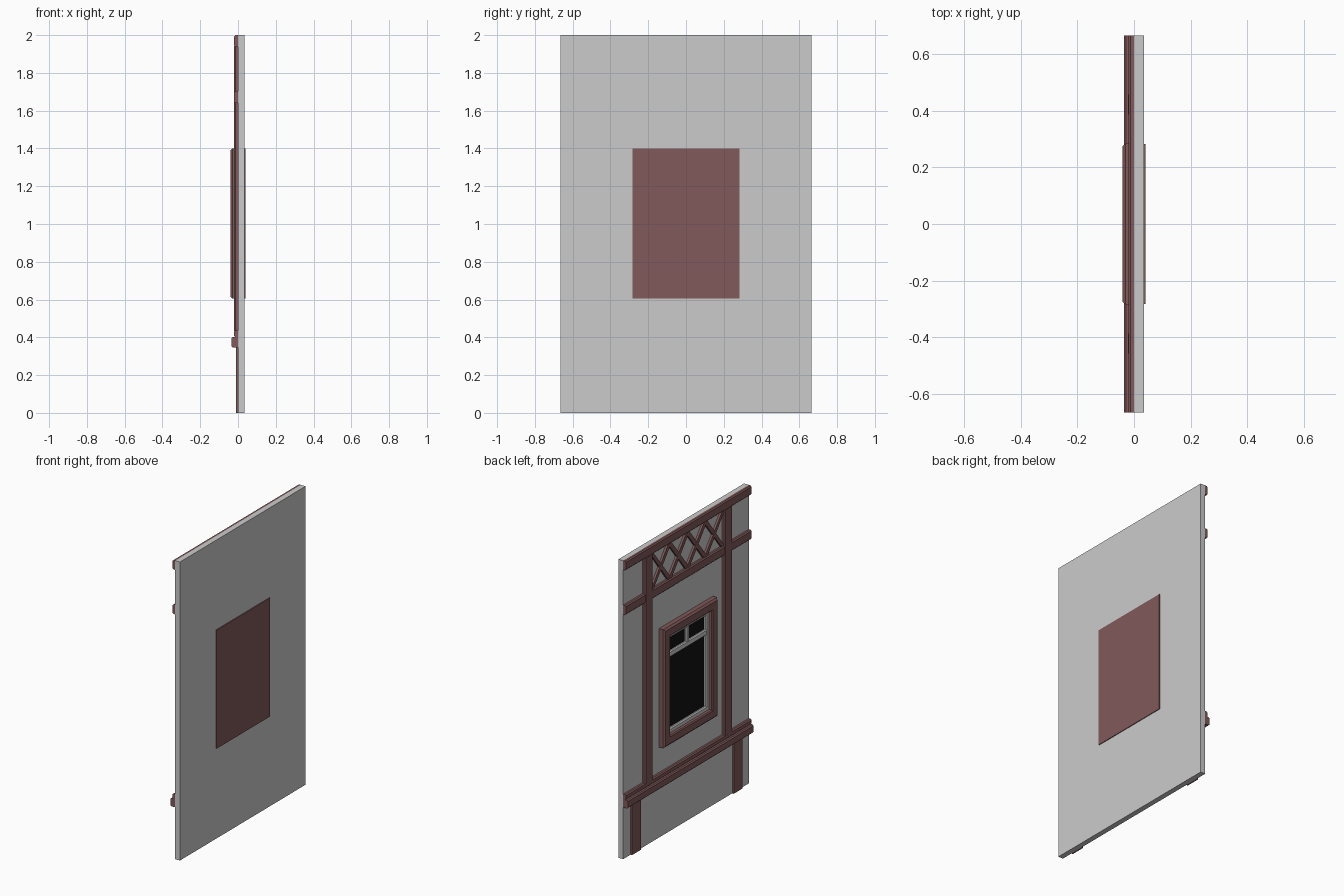
import bpy, bmesh
from mathutils import Matrix

if "Cube" in bpy.data.objects:
    bpy.data.objects.remove(bpy.data.objects["Cube"])


def material(name, color):
    m = bpy.data.materials.new(name)
    m.diffuse_color = (*color, 1)
    m.use_nodes = True
    m.node_tree.nodes["Principled BSDF"].inputs["Base Color"].default_value = m.diffuse_color
    return m


WOOD = material("dark_red_wood", (0.22, 0.1, 0.1))
GLASS = material("black_glass", (0.006, 0.006, 0.006))


def finish(bm, name, mat):
    bmesh.ops.recalc_face_normals(bm, faces=bm.faces)
    mesh = bpy.data.meshes.new(name)
    bm.to_mesh(mesh)
    bm.free()
    ob = bpy.data.objects.new(name, mesh)
    bpy.context.collection.objects.link(ob)
    if mat:
        mesh.materials.append(mat)
    return ob


def bar(name, x, y, z, mat=None, chamfer=0.0):
    """Box from (min, max) ranges; the long edges facing -x may be chamfered."""
    bm = bmesh.new()
    bmesh.ops.create_cube(bm, size=1)
    for v in bm.verts:
        v.co = [r[0] if c < 0 else r[1] for c, r in zip(v.co, (x, y, z))]
    if chamfer:
        axis = 1 if y[1] - y[0] > z[1] - z[0] else 2
        edges = [e for e in bm.edges
                 if all(abs(v.co.x - x[0]) < 1e-5 for v in e.verts)
                 and abs(e.verts[0].co[axis] - e.verts[1].co[axis]) > 1e-4]
        bmesh.ops.bevel(bm, geom=edges, offset=chamfer, segments=1, affect='EDGES')
    return finish(bm, name, mat)


def frame(name, y, z, profile, mat=None):
    """Mitred rectangular frame; profile is a list of (inset, x)."""
    bm = bmesh.new()
    rings = []
    for i, x in profile:
        pts = ((y[0] + i, z[0] + i), (y[1] - i, z[0] + i),
               (y[1] - i, z[1] - i), (y[0] + i, z[1] - i))
        rings.append([bm.verts.new((x, a, b)) for a, b in pts])
    for r, s in zip(rings, rings[1:] + rings[:1]):
        for k in range(4):
            n = (k + 1) % 4
            bm.faces.new((r[k], r[n], s[n], s[k]))
    return finish(bm, name, mat)


W = 0.665

# Wall panel and the flat window backing on its plain side
bar("wall_panel", (0, 0.035), (-W, W), (0, 2))
bar("window_backing", (0.034, 0.04), (-0.283, 0.283), (0.605, 1.4), WOOD)

# Horizontal timbers
bar("top_beam", (-0.02, 0), (-W, W), (1.938, 2), WOOD, 0.007)
bar("upper_beam", (-0.02, 0), (-W, W), (1.64, 1.703), WOOD, 0.007)
bar("lower_rail", (-0.02, 0), (-W, W), (0.40, 0.436), WOOD, 0.007)
bar("sill_beam", (-0.035, 0), (-W, W), (0.347, 0.402), WOOD, 0.007)

# Vertical timbers, mirrored left and right
for side, s in (("left", 1), ("right", -1)):
    bar("post_" + side, (-0.021, 0), sorted((s * 0.38, s * 0.463)),
        (0.43, 1.942), WOOD, 0.007)
    bar("foot_post_" + side, (-0.011, 0), sorted((s * 0.49, s * 0.585)),
        (0, 0.35), WOOD)

# Lattice of crossed braces under the top beam
N, Y0, Y1, Z0, Z1, T = 4, -0.38, 0.38, 1.70, 1.94, 0.018
step = (Y1 - Y0) / N
for k in range(N):
    a, b = Y0 + k * step, Y0 + (k + 1) * step
    for d, (p, q) in enumerate(((a, b), (b, a))):
        bm = bmesh.new()
        x = -0.013 - 0.001 * d
        low = [(p - T, Z0), (p + T, Z0), (q + T, Z1), (q - T, Z1)]
        low = [(min(max(u, Y0 - 0.01), Y1 + 0.01), w) for u, w in low]
        face = bm.faces.new([bm.verts.new((x, u, w)) for u, w in low])
        ext = bmesh.ops.extrude_face_region(bm, geom=[face])
        bmesh.ops.translate(bm, vec=(-x, 0, 0),
                            verts=[v for v in ext["geom"]
                                   if isinstance(v, bmesh.types.BMVert)])
        finish(bm, f"lattice_brace_{k}_{d}", WOOD)

# Window: casing, sash, glazing bars and glass
frame("window_casing", (-0.285, 0.285), (0.605, 1.4),
      [(0, 0), (0, -0.03), (0.012, -0.041), (0.058, -0.041),
       (0.065, -0.035), (0.065, 0)], WOOD)
frame("window_sash", (-0.222, 0.222), (0.668, 1.337),
      [(0, 0), (0, -0.016), (0.024, -0.016), (0.032, -0.010), (0.032, 0)])
bar("transom_bar", (-0.016, 0), (-0.195, 0.195), (1.175, 1.215), None, 0.006)
bar("mullion_bar", (-0.015, 0), (-0.018, 0.018), (1.2, 1.31), None, 0.006)
bar("window_glass", (-0.002, 0.001), (-0.2, 0.2), (0.69, 1.315), GLASS)
